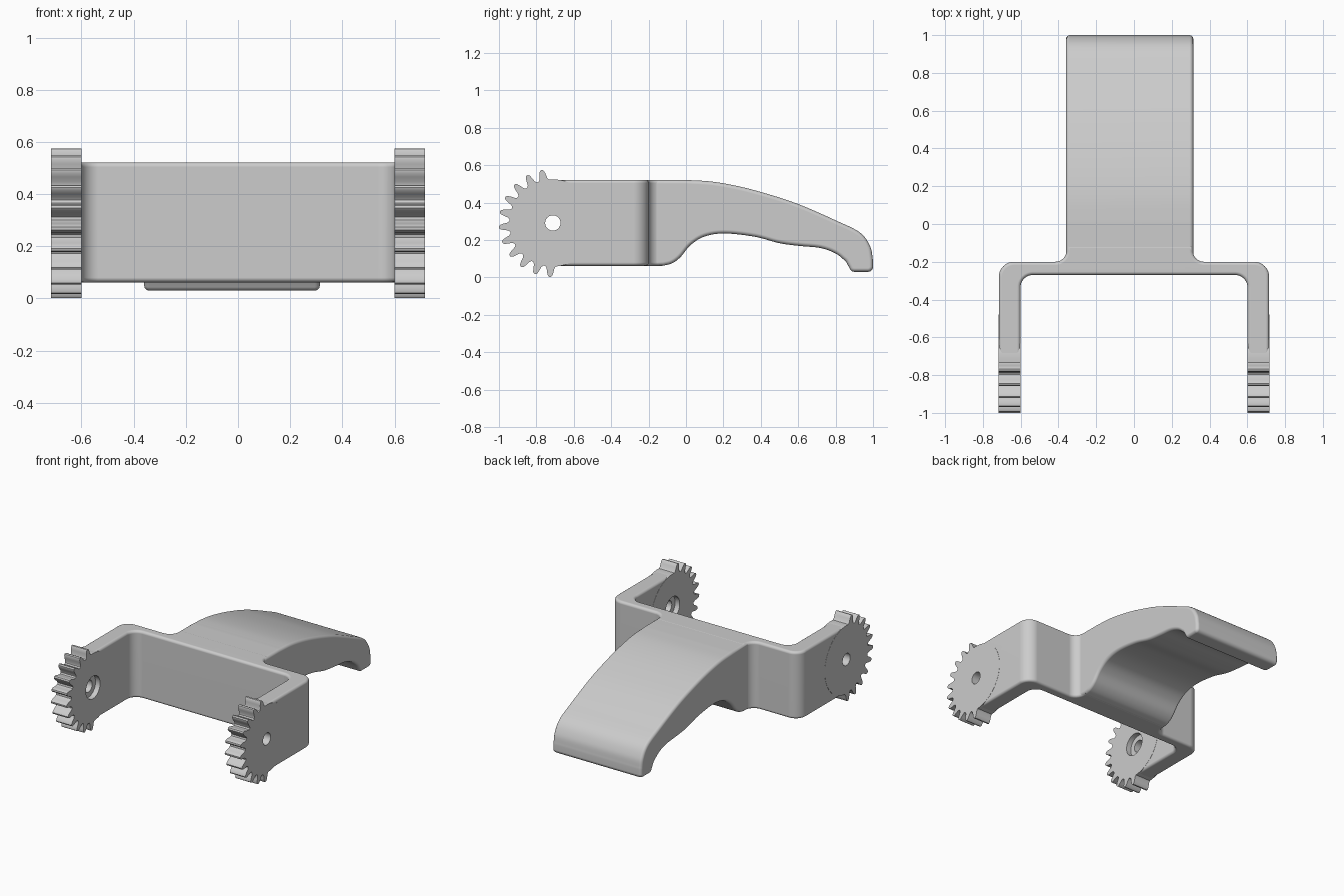
import bpy, bmesh, math
from mathutils import Vector

if "Cube" in bpy.data.objects:
    bpy.data.objects.remove(bpy.data.objects["Cube"])

grey = bpy.data.materials.new("plain_grey")
grey.use_nodes = True
colour = (0.604, 0.604, 0.604, 1)
grey.diffuse_color = colour
grey.node_tree.nodes["Principled BSDF"].inputs["Base Color"].default_value = colour

AXLE_Y, AXLE_Z = -0.712, 0.291
ARM_IN, ARM_OUT = 0.60, 0.717


def rounded(corners, steps=8):
    """Outline with each corner (x, y, radius) replaced by an arc."""
    out = []
    for i, (x, y, r) in enumerate(corners):
        p = Vector((x, y))
        if r == 0:
            out.append(p)
            continue
        a = (Vector(corners[i - 1][:2]) - p).normalized()
        b = (Vector(corners[(i + 1) % len(corners)][:2]) - p).normalized()
        half = a.angle(b) / 2
        centre = p + (a + b).normalized() * (r / math.sin(half))
        start = p + a * (r / math.tan(half)) - centre
        end = p + b * (r / math.tan(half)) - centre
        for k in range(steps + 1):
            out.append(centre + start.lerp(end, k / steps).normalized() * r)
    return out


def smooth_path(points, steps=6):
    """Catmull-Rom curve through the points."""
    p = [Vector(q) for q in points]
    p = [2 * p[0] - p[1]] + p + [2 * p[-1] - p[-2]]
    out = []
    for a, b, c, d in zip(p, p[1:], p[2:], p[3:]):
        for k in range(steps):
            t = k / steps
            out.append(0.5 * (2 * b + (c - a) * t + (2 * a - 5 * b + 4 * c - d) * t * t
                              + (3 * b - a - 3 * c + d) * t ** 3))
    return out + [p[-2]]


def extrude(name, outline, low, high, axis, bevel=0):
    """Prism from a 2D outline along x or z, with optional rounded rims."""
    def place(p, h):
        return (h, p[0], p[1]) if axis == "x" else (p[0], p[1], h)
    bm = bmesh.new()
    base = bm.faces.new([bm.verts.new(place(p, low)) for p in outline])
    top = bmesh.ops.extrude_face_region(bm, geom=[base], use_keep_orig=True)["geom"]
    cap = [g for g in top if isinstance(g, bmesh.types.BMFace)][0]
    offset = Vector(place((0, 0), high - low))
    bmesh.ops.translate(bm, verts=cap.verts[:], vec=offset)
    bmesh.ops.recalc_face_normals(bm, faces=bm.faces[:])
    if bevel:
        rims = list(base.edges) + list(cap.edges)
        bmesh.ops.bevel(bm, geom=rims, offset=bevel, segments=4, profile=0.5,
                        affect="EDGES", clamp_overlap=False)
    mesh = bpy.data.meshes.new(name)
    bm.to_mesh(mesh)
    bm.free()
    mesh.materials.append(grey)
    obj = bpy.data.objects.new(name, mesh)
    bpy.context.collection.objects.link(obj)
    return obj


def circle(radius, count=40):
    return [(AXLE_Y + radius * math.cos(2 * math.pi * k / count),
             AXLE_Z + radius * math.sin(2 * math.pi * k / count)) for k in range(count)]


def cut(obj, cutter):
    mod = obj.modifiers.new("cut", "BOOLEAN")
    mod.operation, mod.solver, mod.object = "DIFFERENCE", "EXACT", cutter


def finish(obj):
    bpy.ops.object.select_all(action="DESELECT")
    obj.select_set(True)
    bpy.context.view_layer.objects.active = obj
    for mod in list(obj.modifiers):
        bpy.ops.object.modifier_apply(modifier=mod.name)
    bpy.ops.object.shade_smooth_by_angle(angle=math.radians(35))
    mod = obj.modifiers.new("even_shading", "WEIGHTED_NORMAL")
    mod.keep_sharp = True


# U-shaped yoke with filleted stub for the handle
inner, outer = ARM_IN + 0.001, ARM_OUT - 0.001
left, right = -0.357, 0.311
yoke = extrude("yoke", rounded([
    (-outer, AXLE_Y, 0), (-inner, AXLE_Y, 0), (-inner, -0.27, 0.065),
    (inner, -0.27, 0.065), (inner, AXLE_Y, 0), (outer, AXLE_Y, 0),
    (outer, -0.2, 0.08), (right, -0.2, 0.06), (right, -0.11, 0),
    (left, -0.11, 0), (left, -0.2, 0.06), (-outer, -0.2, 0.08)]),
    0.062, 0.522, "z", 0.018)

# Curved handle with hooked end
upper = smooth_path([(1, 0.09), (0.985, 0.165), (0.93, 0.24), (0.8, 0.305), (0.61, 0.388),
                     (0.45, 0.442), (0.29, 0.485), (0.14, 0.512), (0, 0.521)])
lower = smooth_path([(-0.12, 0.063), (-0.075, 0.075), (-0.03, 0.108), (0.025, 0.173),
                     (0.1, 0.219), (0.21, 0.235), (0.37, 0.217), (0.5, 0.183),
                     (0.61, 0.168), (0.72, 0.157), (0.8, 0.128), (0.855, 0.085)])
tip = rounded([(0.855, 0.085, 0), (0.885, 0.03, 0.026), (1, 0.03, 0.026), (1, 0.09, 0)])
profile = upper + [Vector((-0.24, 0.521)), Vector((-0.24, 0.063))] + lower + tip[1:-1]
handle = extrude("handle", profile, -0.36, 0.314, "x", 0.02)
finish(handle)

# Toothed sector discs on both arms
pitch = math.radians(16.5)
flank = [(-0.42, 0.233), (-0.3, 0.243), (-0.22, 0.265), (-0.15, 0.281), (-0.06, 0.289),
         (0.06, 0.289), (0.15, 0.281), (0.22, 0.265), (0.3, 0.243), (0.42, 0.233)]
polar = [(math.radians(102) + (n + u) * pitch, r) for n in range(11) for u, r in flank]
first, last = polar[0][0] + 2 * math.pi, polar[-1][0]
polar += [(last + (first - last) * k / 32, 0.233) for k in range(1, 32)]
gear_outline = [(AXLE_Y + r * math.cos(a), AXLE_Z + r * math.sin(a)) for a, r in polar]

cutters = []
for side, s in (("left", 1), ("right", -1)):
    def span(a, b):
        return sorted((s * a, s * b))
    gear = extrude(side + "_gear", gear_outline, *span(ARM_IN, ARM_OUT), "x")
    # Axle hole and its inner recess
    hole = extrude(side + "_hole_cutter", circle(0.041), *span(0.5, 0.8), "x")
    recess = extrude(side + "_recess_cutter", circle(0.077), *span(0.5, 0.635), "x")
    for cutter in (hole, recess):
        cut(gear, cutter)
        cut(yoke, cutter)
        cutters.append(cutter)
    finish(gear)
finish(yoke)
for cutter in cutters:
    bpy.data.objects.remove(cutter)
